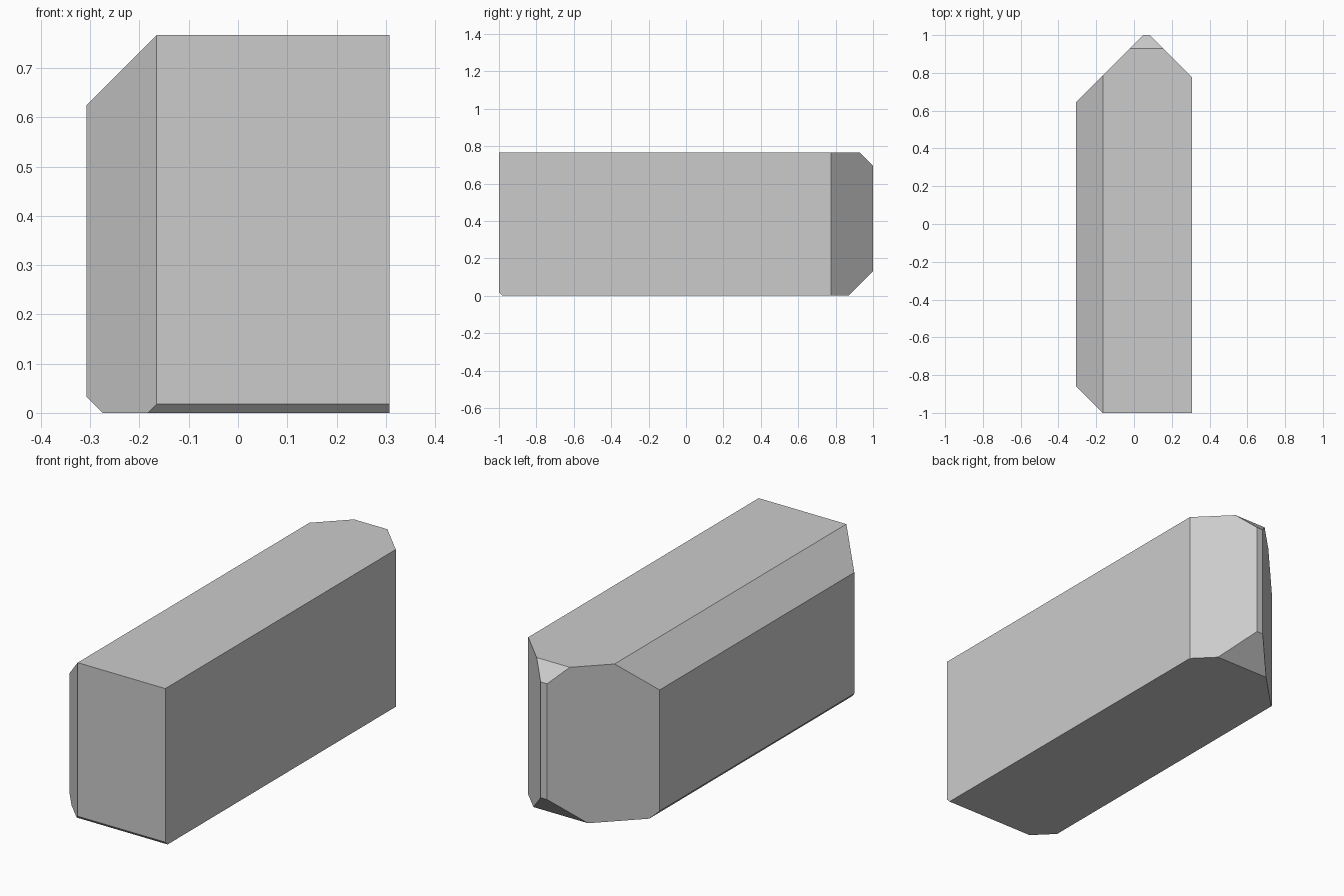
import bpy, bmesh
from mathutils import Vector

if "Cube" in bpy.data.objects:
    bpy.data.objects.remove(bpy.data.objects["Cube"])

HX, HY, H = 0.308, 1.0, 0.767

# Basic block standing on the ground
bm = bmesh.new()
bmesh.ops.create_cube(bm, size=1.0)
for v in bm.verts:
    v.co = Vector((v.co.x * 2 * HX, v.co.y * 2 * HY, (v.co.z + 0.5) * H))


def chamfer(normal, limit):
    """Slice off everything where normal . point > limit and cap the cut."""
    n = Vector(normal)
    geom = bm.verts[:] + bm.edges[:] + bm.faces[:]
    cut = bmesh.ops.bisect_plane(bm, geom=geom, dist=1e-6, plane_co=n * limit / n.length_squared,
                                 plane_no=n.normalized(), clear_outer=True)
    edges = [e for e in cut["geom_cut"] if isinstance(e, bmesh.types.BMEdge)]
    bmesh.ops.contextual_create(bm, geom=edges)


# 45 degree chamfers: (direction, offset)
for normal, limit in (
    ((-1, 0, 1), 0.932),    # top left
    ((-1, 0, -1), 0.275),   # bottom left
    ((-1, -1, 0), 1.165),   # front left
    ((0, -1, -1), 0.982),   # front bottom
    ((-1, 1, 0), 0.951),    # back left
    ((1, 1, 0), 1.084),     # back right
    ((0, 1, 1), 1.695),     # back top
    ((0, 1, -1), 0.87),     # back bottom
):
    chamfer(normal, limit)

bmesh.ops.recalc_face_normals(bm, faces=bm.faces[:])
mesh = bpy.data.meshes.new("chamfered_block")
bm.to_mesh(mesh)
bm.free()
block = bpy.data.objects.new("chamfered_block", mesh)
bpy.context.collection.objects.link(block)
